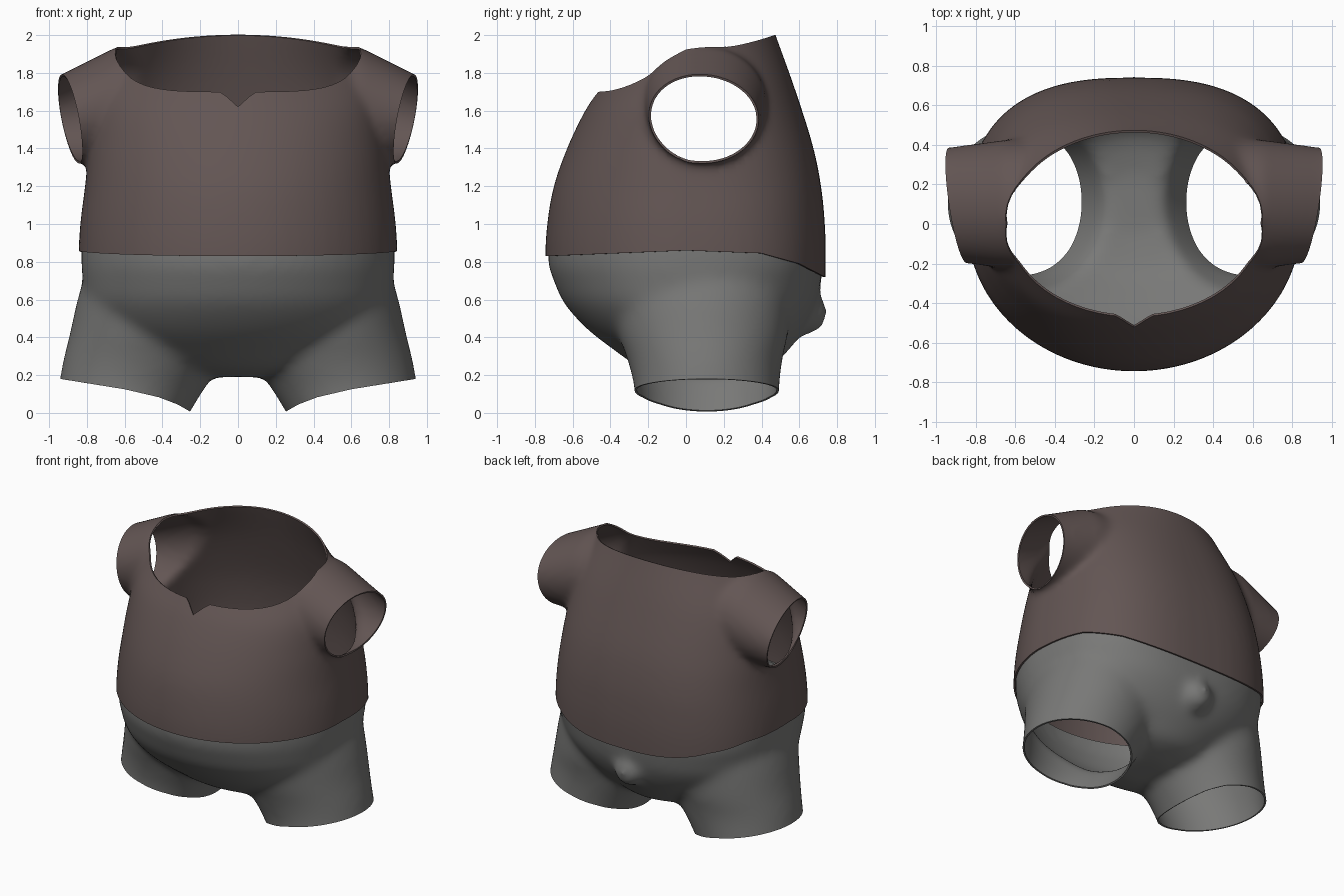
import bpy, bmesh
from math import sin, cos, pi, copysign
from mathutils import Vector, Matrix

if "Cube" in bpy.data.objects:
    bpy.data.objects.remove(bpy.data.objects["Cube"])

SEGMENTS = 64


def material(name, rgb):
    mat = bpy.data.materials.new(name)
    mat.use_nodes = True
    mat.diffuse_color = (*rgb, 1)
    mat.node_tree.nodes["Principled BSDF"].inputs["Base Color"].default_value = (*rgb, 1)
    return mat


def ring(rx, front, back, z, cx=0, cy=0, power=2.0):
    """Oval ring; z is one height or (front, side, back) heights."""
    zf, zs, zb = z if isinstance(z, tuple) else (z, z, z)
    points = []
    for i in range(SEGMENTS):
        a = 2 * pi * i / SEGMENTS
        c, s = cos(a), sin(a)
        e = 2 / (power if s > 0 else 2)
        x = cx + rx * copysign(abs(c) ** e, c)
        t = abs(s) ** e
        y = cy + t * ((back if s > 0 else front) - cy)
        h = zs + (zb - zs) * t * t if s > 0 else zs + (zf - zs) * sin(t * pi / 2)
        points.append(Vector((x, y, h)))
    return points


def smooth_rings(rings, steps=5):
    """Catmull-Rom rings between the given ones."""
    out = []
    for k in range(len(rings) - 1):
        quad = [rings[max(k - 1, 0)], rings[k], rings[k + 1], rings[min(k + 2, len(rings) - 1)]]
        for j in range(steps):
            t = j / steps
            out.append([0.5 * (2 * b + (c - a) * t + (2 * a - 5 * b + 4 * c - d) * t ** 2
                               + (3 * b - a - 3 * c + d) * t ** 3) for a, b, c, d in zip(*quad)])
    return out + [rings[-1]]


def face_outward(bm, faces):
    bm.normal_update()
    bmesh.ops.recalc_face_normals(bm, faces=faces)


def loft(bm, rings):
    """Closed skin through rings, with a fan at each end."""
    rows = [[bm.verts.new(p) for p in r] for r in rings]
    n = len(rows[0])
    faces = []
    for lo, hi in zip(rows, rows[1:]):
        faces += [bm.faces.new((lo[i], lo[(i + 1) % n], hi[(i + 1) % n], hi[i])) for i in range(n)]
    for row in (rows[0], rows[-1]):
        hub = bm.verts.new(sum((v.co for v in row), Vector()) / n)
        faces += [bm.faces.new((row[i], row[(i + 1) % n], hub)) for i in range(n)]
    face_outward(bm, faces)


def prism(bm, profile, axis, start, end):
    """Profile of (across, up) points pushed along x or y."""
    def place(p, d):
        return (d, p[0], p[1]) if axis == "x" else (p[0], d, p[1])
    rows = [[bm.verts.new(place(p, d)) for p in profile] for d in (start, end)]
    n = len(profile)
    faces = [bm.faces.new(r) for r in rows]
    faces += [bm.faces.new((rows[0][i], rows[0][(i + 1) % n], rows[1][(i + 1) % n], rows[1][i]))
              for i in range(n)]
    face_outward(bm, faces)


def make_object(name, bm):
    mesh = bpy.data.meshes.new(name)
    bm.to_mesh(mesh)
    bm.free()
    obj = bpy.data.objects.new(name, mesh)
    bpy.context.scene.collection.objects.link(obj)
    return obj


def apply_modifiers(obj):
    graph = bpy.context.evaluated_depsgraph_get()
    mesh = bpy.data.meshes.new_from_object(obj.evaluated_get(graph))
    obj.modifiers.clear()
    obj.data = mesh


def two_slots(obj, mat):
    """Slot 0 is cloth, slot 1 marks faces left by a cutter."""
    obj.data.materials.clear()
    obj.data.materials.append(mat)
    obj.data.materials.append(mat)


def garment(name, bm, cutters, mat, relaxing):
    """Blend the solid, cut its openings, keep only a thin cloth shell."""
    obj = make_object(name, bm)
    remesh = obj.modifiers.new("blend", "REMESH")
    remesh.mode = "VOXEL"
    remesh.voxel_size = 0.022
    relax = obj.modifiers.new("relax", "SMOOTH")
    relax.factor, relax.iterations = 0.5, relaxing
    apply_modifiers(obj)
    two_slots(obj, mat)
    for cut_bm in cutters:
        cutter = make_object(name + "_cutter", cut_bm)
        cutter.hide_render = True
        two_slots(cutter, mat)
        for p in cutter.data.polygons:
            p.material_index = 1
        cut = obj.modifiers.new("opening", "BOOLEAN")
        cut.operation, cut.solver, cut.object = "DIFFERENCE", "EXACT", cutter
        apply_modifiers(obj)
        bpy.data.objects.remove(cutter)
    shell = bmesh.new()
    shell.from_mesh(obj.data)
    bmesh.ops.delete(shell, geom=[f for f in shell.faces if f.material_index == 1], context="FACES")
    shell.to_mesh(obj.data)
    shell.free()
    obj.data.materials.pop()
    cloth = obj.modifiers.new("cloth", "SOLIDIFY")
    cloth.thickness, cloth.offset = 0.012, -1
    apply_modifiers(obj)
    bpy.ops.object.select_all(action="DESELECT")
    obj.select_set(True)
    bpy.context.view_layer.objects.active = obj
    bpy.ops.object.shade_smooth_by_angle(angle=0.7)


brown = material("brown cloth", (0.125, 0.092, 0.088))
grey = material("grey cloth", (0.19, 0.19, 0.185))

# Shirt body, continuing past the neckline
bm = bmesh.new()
loft(bm, smooth_rings([
    ring(0.84, -0.73, 0.73, 0.5, power=2.6),
    ring(0.845, -0.745, 0.74, 0.8, power=2.6),
    ring(0.835, -0.735, 0.735, 1.0, power=2.6),
    ring(0.81, -0.70, 0.715, 1.2, power=2.6),
    ring(0.785, -0.63, 0.67, (1.4, 1.42, 1.42), power=2.5),
    ring(0.74, -0.545, 0.575, (1.58, 1.7, 1.72), power=2.3),
    ring(0.645, -0.47, 0.475, (1.70, 1.915, 2.0)),
    ring(0.56, -0.40, 0.43, (1.80, 2.03, 2.14))]))
# Sleeves
for side in (-1, 1):
    loft(bm, [[Vector((side * x, 0.1 + ry * cos(2 * pi * i / SEGMENTS),
                       cz + rz * sin(2 * pi * i / SEGMENTS))) for i in range(SEGMENTS)]
              for x, cz, ry, rz in ((0.5, 1.65, 0.33, 0.30), (0.65, 1.63, 0.325, 0.305),
                                    (0.8, 1.59, 0.305, 0.27), (0.95, 1.555, 0.285, 0.23),
                                    (1.1, 1.53, 0.28, 0.2))])

# Neck opening with a small notch, sleeve ends and hem
neck, notch, hem = bmesh.new(), bmesh.new(), bmesh.new()
loft(neck, [ring(0.64 + k * 0.12, -0.47 - k * 0.2, 0.47 + k * 0.2,
                 (1.70 + k * 0.15, 1.915 + k * 0.15, 2.0 + k * 0.12)) for k in (-1, 0, 1, 2)])
prism(notch, [(-0.14, 1.73), (-0.06, 1.675), (0, 1.62), (0.06, 1.675), (0.14, 1.73)], "y", -0.9, -0.2)
hem_line = [(-1, 0.83), (-0.74, 0.83), (0, 0.86), (0.4, 0.845), (0.6, 0.79), (0.735, 0.72), (1, 0.6)]
prism(hem, hem_line + [(1, 0.2), (-1, 0.2)], "x", -1.3, 1.3)
shirt_cutters = [neck, notch, hem]
for side in (-1, 1):
    end = bmesh.new()
    bmesh.ops.create_cube(end, size=1)
    for v in end.verts:
        y, z = v.co.y * 0.9, v.co.z * 0.58
        v.co = (side * (1.14 + v.co.x * 0.5 + 0.16 * y + 0.195 * z), 0.1 + y, 1.56 + z)
    face_outward(end, end.faces[:])
    shirt_cutters.append(end)
garment("shirt", bm, shirt_cutters, brown, 10)

# Shorts seat
bm = bmesh.new()
loft(bm, smooth_rings([
    ring(0.825, -0.725, 0.72, 1.0, power=2.6),
    ring(0.83, -0.73, 0.725, 0.8, power=2.6),
    ring(0.82, -0.70, 0.715, 0.7, power=2.5),
    ring(0.80, -0.645, 0.69, 0.58, power=2.4),
    ring(0.73, -0.53, 0.63, 0.45, power=2.2),
    ring(0.60, -0.39, 0.55, 0.34),
    ring(0.40, -0.24, 0.44, 0.24),
    ring(0.15, -0.05, 0.25, 0.19, cy=0.1)]))
# Legs
for side in (-1, 1):
    loft(bm, smooth_rings([
        ring((x1 - x0) / 2, yf, yb, z, cx=side * (x0 + x1) / 2, cy=0.11)
        for x0, x1, yf, yb, z in ((0.1, 0.82, -0.42, 0.55, 0.7), (0.06, 0.855, -0.40, 0.55, 0.58),
                                  (0.05, 0.89, -0.36, 0.54, 0.42), (0.08, 0.925, -0.31, 0.51, 0.28),
                                  (0.17, 0.95, -0.275, 0.495, 0.14), (0.25, 0.97, -0.27, 0.49, 0.01),
                                  (0.32, 0.98, -0.27, 0.49, -0.12), (0.36, 0.99, -0.27, 0.49, -0.22))]))
# Tail bump
bmesh.ops.create_uvsphere(bm, u_segments=24, v_segments=16, radius=0.115,
                          matrix=Matrix.Translation((0, 0.635, 0.53)))

# Waist and leg openings
waist, legs = bmesh.new(), bmesh.new()
prism(waist, [(y, z + 0.03) for y, z in hem_line] + [(1, 1.4), (-1, 1.4)], "x", -1.3, 1.3)
cuff = [(0.25, 0.005), (0.32, 0.045), (0.42, 0.083), (0.6, 0.125), (0.94, 0.18), (1.3, 0.22)]
prism(legs, [(-x, z) for x, z in reversed(cuff)] + cuff + [(1.3, -0.5), (-1.3, -0.5)], "y", -1.2, 1.2)
garment("shorts", bm, [waist, legs], grey, 25)
